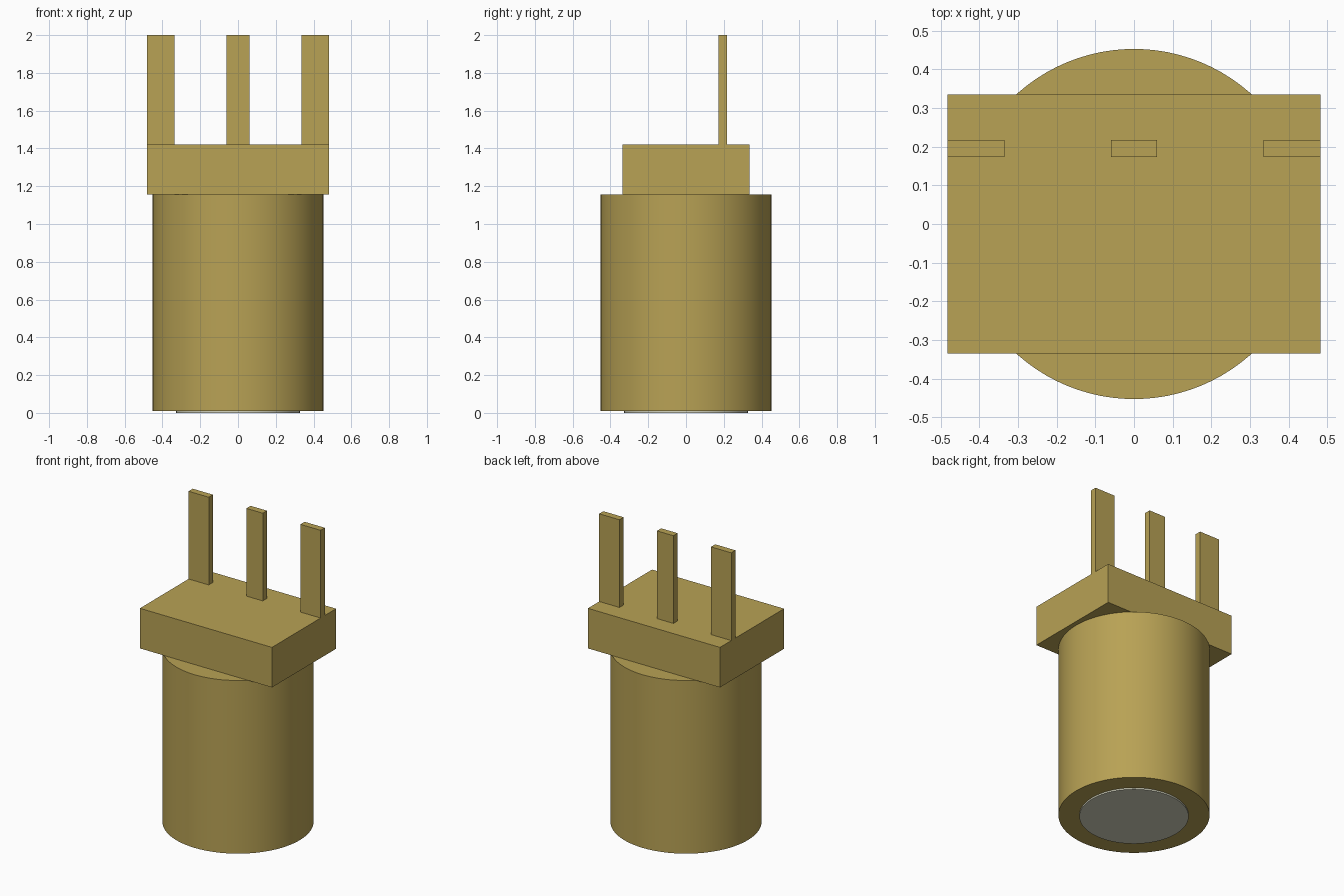
import bpy
import bmesh
import math
from mathutils import Matrix, Vector

cube = bpy.data.objects.get("Cube")
if cube:
    bpy.data.objects.remove(cube, do_unlink=True)


def material(name, rgb):
    m = bpy.data.materials.new(name)
    m.use_nodes = True
    m.diffuse_color = (*rgb, 1)
    m.node_tree.nodes["Principled BSDF"].inputs["Base Color"].default_value = (*rgb, 1)
    return m


brass = material("brass", (0.48, 0.36, 0.09))
lens_grey = material("pale lens grey", (0.66, 0.66, 0.52))


def finish(bm, name, mat):
    mesh = bpy.data.meshes.new(name)
    bm.to_mesh(mesh)
    bm.free()
    mesh.materials.append(mat)
    obj = bpy.data.objects.new(name, mesh)
    bpy.context.collection.objects.link(obj)
    return obj


def box(name, x, y, z, mat):
    """Box spanning the (min, max) ranges x, y and z."""
    lo, hi = Vector((x[0], y[0], z[0])), Vector((x[1], y[1], z[1]))
    bm = bmesh.new()
    bmesh.ops.create_cube(bm, size=1, matrix=Matrix.Translation((lo + hi) / 2)
                          @ Matrix.Diagonal((*(hi - lo), 1)))
    return finish(bm, name, mat)


def cylinder(name, radius, z0, z1, mat):
    """Upright cylinder with smooth sides and sharp rims."""
    bm = bmesh.new()
    bmesh.ops.create_cone(bm, cap_ends=True, segments=96, radius1=radius, radius2=radius,
                          depth=z1 - z0, matrix=Matrix.Translation((0, 0, (z0 + z1) / 2)))
    obj = finish(bm, name, mat)
    bpy.ops.object.select_all(action="DESELECT")
    obj.select_set(True)
    bpy.context.view_layer.objects.active = obj
    bpy.ops.object.shade_smooth_by_angle(angle=math.radians(30))
    return obj


# Round can with a thin lens disc under it
cylinder("can_body", 0.453, 0.01, 1.155, brass)
cylinder("lens_disc", 0.327, 0.0, 0.012, lens_grey)

# Rectangular base block on top of the can
box("base_block", (-0.483, 0.483), (-0.335, 0.335), (1.155, 1.42), brass)

# Three flat pins near the back edge
for name, x0, x1 in (("right_pin", -0.483, -0.335),
                     ("middle_pin", -0.06, 0.06),
                     ("left_pin", 0.335, 0.483)):
    box(name, (x0, x1), (0.173, 0.217), (1.42, 2.0), brass)
